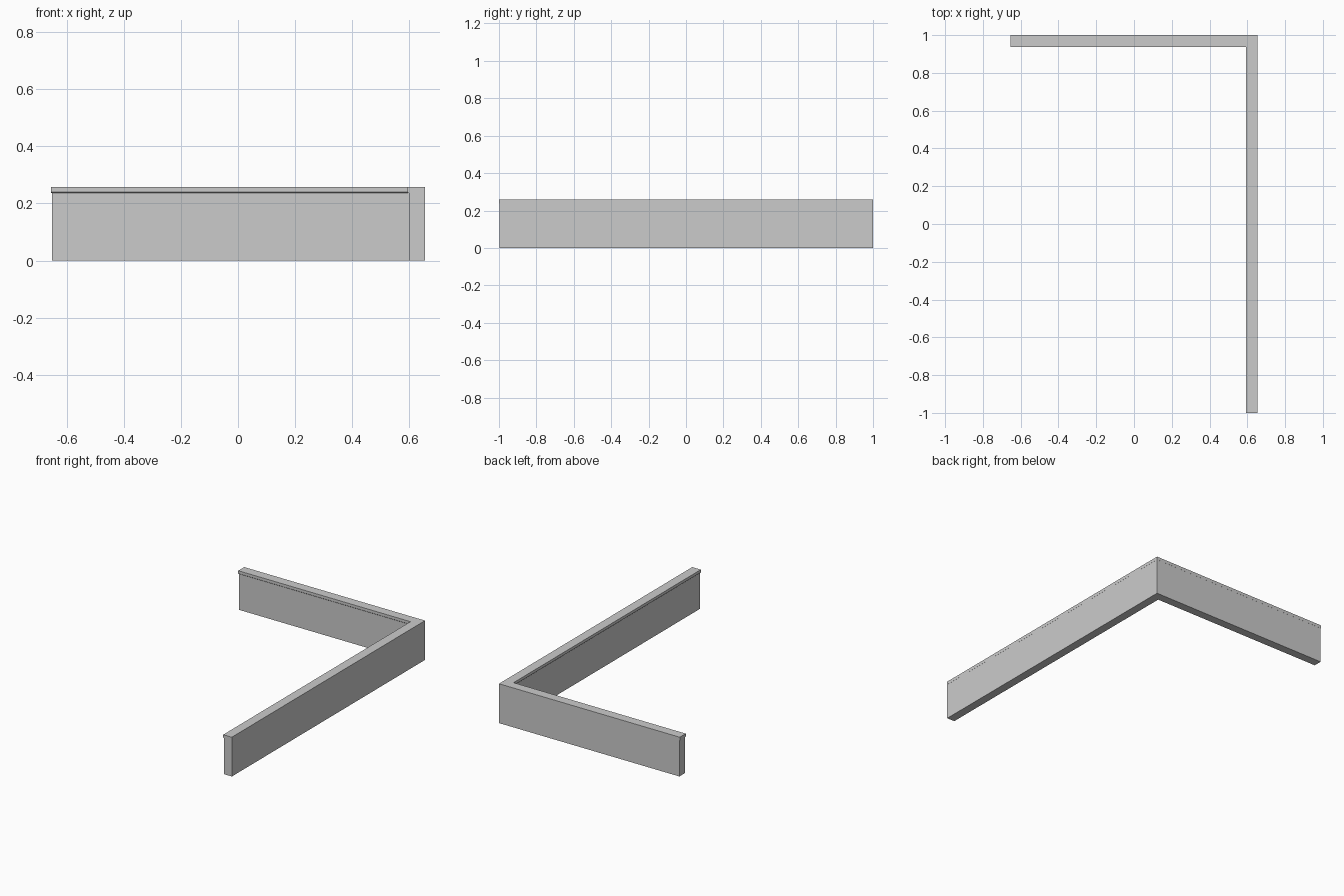
import bpy
import bmesh

if "Cube" in bpy.data.objects:
    bpy.data.objects.remove(bpy.data.objects["Cube"])

OUT_X, OUT_Y = 0.655, 1.0  # outer corner of the L


def mitred_run(name, profile, end_x, end_y):
    """Sweep a closed (inset, height) profile along the L with a mitred corner."""
    bm = bmesh.new()
    rings = [
        [bm.verts.new((end_x, OUT_Y - d, z)) for d, z in profile],
        [bm.verts.new((OUT_X - d, OUT_Y - d, z)) for d, z in profile],
        [bm.verts.new((OUT_X - d, end_y, z)) for d, z in profile],
    ]
    n = len(profile)
    for a, b in zip(rings, rings[1:]):
        for i in range(n):
            j = (i + 1) % n
            bm.faces.new((a[i], a[j], b[j], b[i]))
    # close the two free ends
    bm.faces.new(rings[0])
    bm.faces.new(rings[-1])
    bmesh.ops.recalc_face_normals(bm, faces=bm.faces)
    mesh = bpy.data.meshes.new(name)
    bm.to_mesh(mesh)
    bm.free()
    obj = bpy.data.objects.new(name, mesh)
    bpy.context.collection.objects.link(obj)
    return obj


# low wall, flush with the coping on its outer side
wall = [(0.0005, 0), (0.0565, 0), (0.0565, 0.237), (0.0005, 0.237)]
mitred_run("parapet_wall", wall, -0.652, -0.998)

# coping with a small lip over the inner side and the free ends
coping = [(0, 0.237), (0.059, 0.237), (0.062, 0.240), (0.062, 0.258), (0, 0.258)]
mitred_run("wall_coping", coping, -0.655, -1.0)
